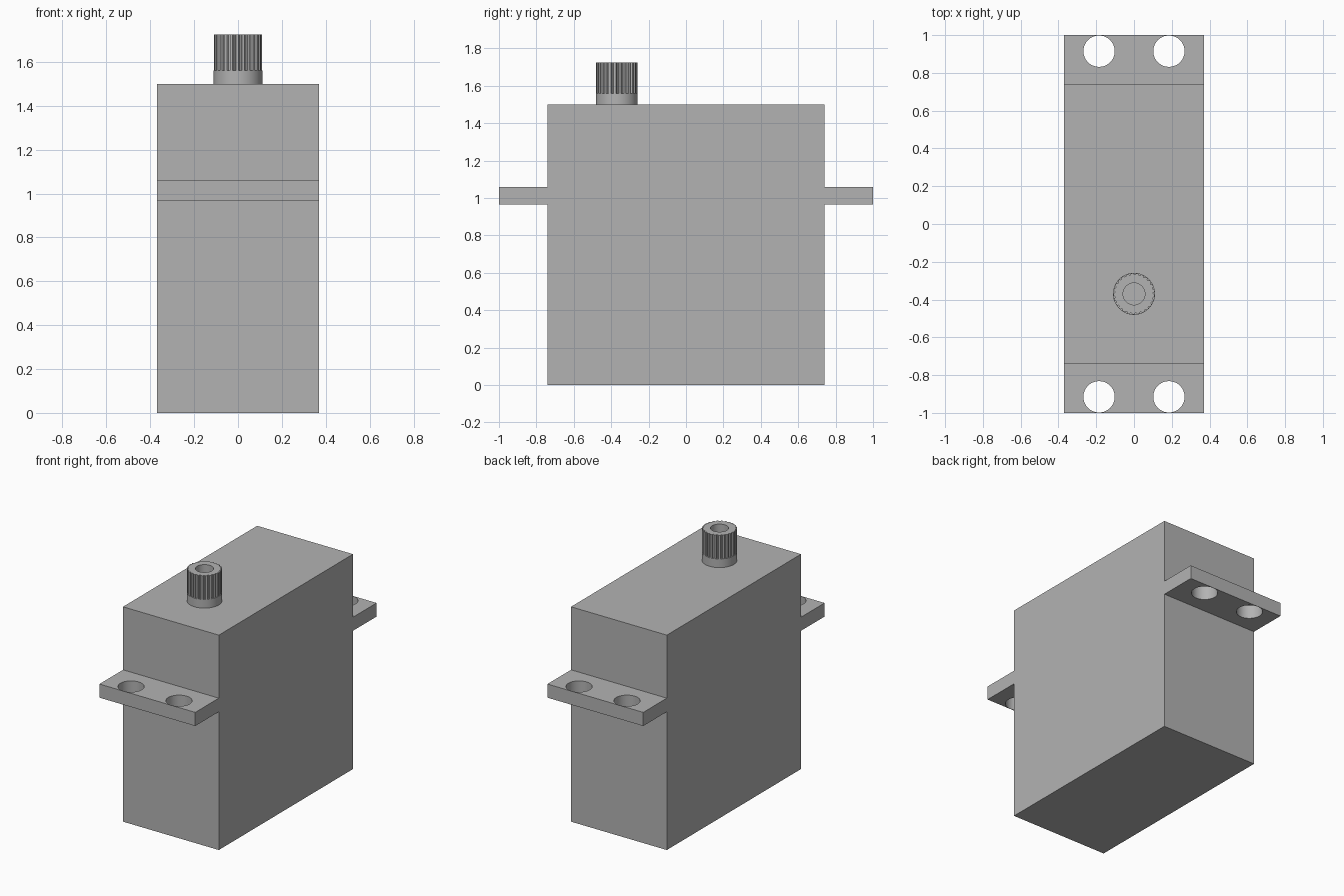
import bpy, bmesh
from math import cos, sin, tau, radians
from mathutils import Vector

old = bpy.data.objects.get("Cube")
if old:
    bpy.data.objects.remove(old, do_unlink=True)

grey = bpy.data.materials.new("plain grey")
grey.use_nodes = True
grey.diffuse_color = (0.45, 0.45, 0.45, 1)
grey.node_tree.nodes["Principled BSDF"].inputs["Base Color"].default_value = grey.diffuse_color


def prism(name, points, direction):
    """Extrude a closed outline along a direction."""
    bm = bmesh.new()
    face = bm.faces.new([bm.verts.new(p) for p in points])
    result = bmesh.ops.extrude_face_region(bm, geom=[face], use_keep_orig=True)
    moved = [g for g in result["geom"] if isinstance(g, bmesh.types.BMVert)]
    bmesh.ops.translate(bm, verts=moved, vec=Vector(direction))
    bmesh.ops.recalc_face_normals(bm, faces=bm.faces)
    mesh = bpy.data.meshes.new(name)
    bm.to_mesh(mesh)
    bm.free()
    mesh.materials.append(grey)
    obj = bpy.data.objects.new(name, mesh)
    bpy.context.collection.objects.link(obj)
    return obj


def cylinder(name, x, y, z0, z1, radius, sides=48):
    ring = [(x + radius * cos(tau * i / sides), y + radius * sin(tau * i / sides), z0)
            for i in range(sides)]
    return prism(name, ring, (0, 0, z1 - z0))


def activate(obj):
    bpy.ops.object.select_all(action="DESELECT")
    obj.select_set(True)
    bpy.context.view_layer.objects.active = obj


def drill(obj, x, y, z0, z1, radius):
    cutter = cylinder("drill_cutter", x, y, z0, z1, radius)
    cutter.hide_render = True
    mod = obj.modifiers.new("hole", "BOOLEAN")
    mod.operation, mod.solver, mod.object = "DIFFERENCE", "EXACT", cutter
    activate(obj)
    bpy.ops.object.modifier_apply(modifier=mod.name)
    bpy.data.objects.remove(cutter, do_unlink=True)


def smooth(obj, angle):
    activate(obj)
    bpy.ops.object.shade_smooth_by_angle(angle=radians(angle))


# Case with its two mounting ears, as one side outline
HALF_WIDTH, CASE_Y, CASE_TOP = 0.37, 0.74, 1.5
EAR_LOW, EAR_HIGH = 0.965, 1.06
half = [(CASE_Y, 0), (CASE_Y, EAR_LOW), (1, EAR_LOW),
        (1, EAR_HIGH), (CASE_Y, EAR_HIGH), (CASE_Y, CASE_TOP)]
outline = half + [(-y, z) for y, z in reversed(half)]
case = prism("case", [(-HALF_WIDTH, y, z) for y, z in outline], (2 * HALF_WIDTH, 0, 0))

# Screw holes through the ears
for sx in (-1, 1):
    for sy in (-1, 1):
        drill(case, sx * 0.185, sy * 0.915, 0.9, 1.12, 0.083)
smooth(case, 30)

# Output shaft: plain collar below a toothed spline with a screw bore
SHAFT_Y, COLLAR_TOP, SHAFT_TOP = -0.37, 1.56, 1.725
collar = cylinder("shaft_collar", 0, SHAFT_Y, CASE_TOP, COLLAR_TOP, 0.111)
smooth(collar, 30)

TEETH = 25
gear = []
for i in range(TEETH):
    for part, r in ((0, 0.102), (0.25, 0.102), (0.4, 0.11), (0.85, 0.11)):
        a = tau * (i + part) / TEETH
        gear.append((r * cos(a), SHAFT_Y + r * sin(a), COLLAR_TOP))
spline = prism("shaft_spline", gear, (0, 0, SHAFT_TOP - COLLAR_TOP))
drill(spline, 0, SHAFT_Y, 1.5, 1.8, 0.058)
smooth(spline, 20)
